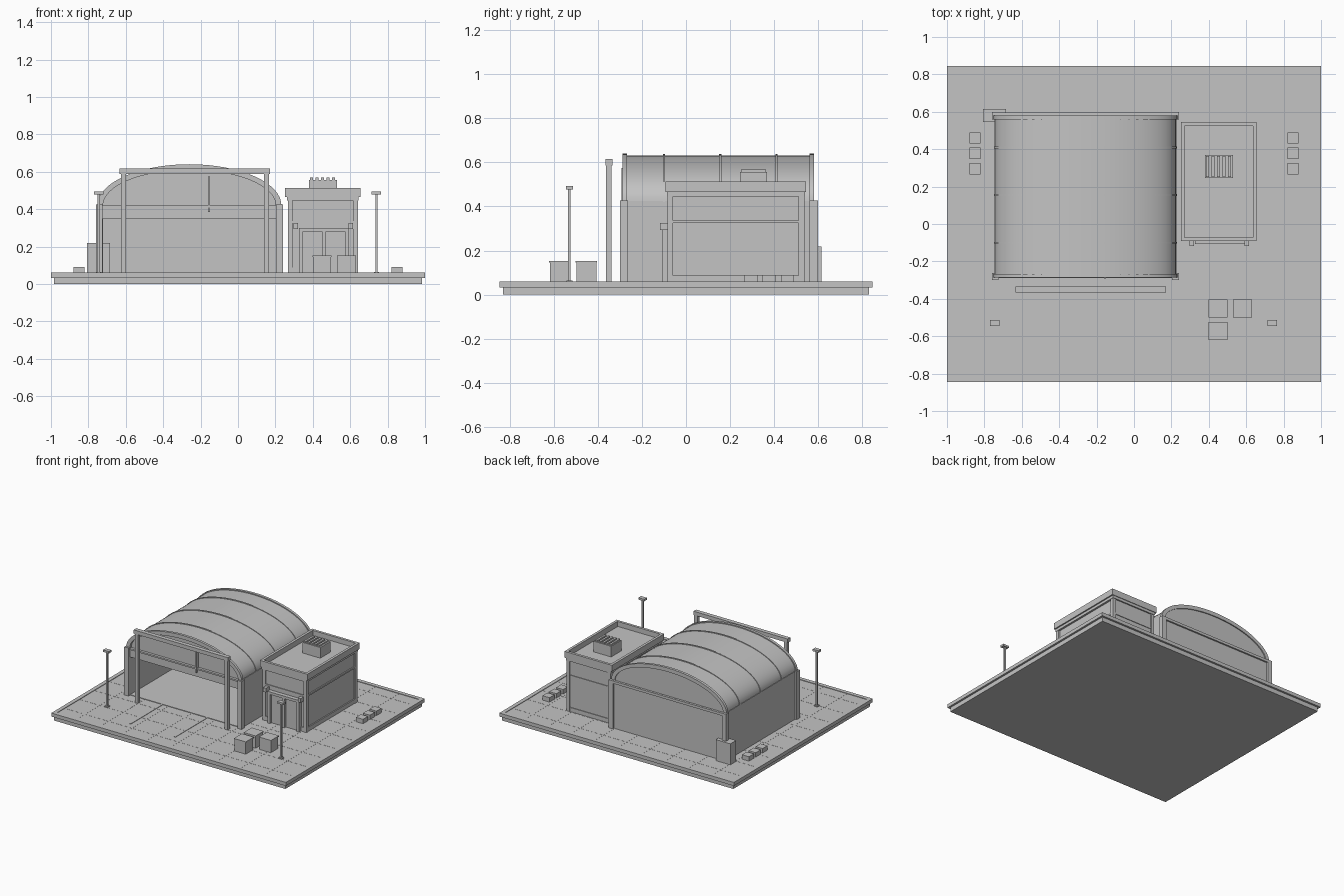
import bpy, bmesh, math

old = bpy.data.objects.get("Cube")
if old:
    bpy.data.objects.remove(old, do_unlink=True)

grey = bpy.data.materials.new("plain grey")
grey.use_nodes = True
colour = (0.55, 0.55, 0.55, 1)
grey.diffuse_color = colour
grey.node_tree.nodes["Principled BSDF"].inputs["Base Color"].default_value = colour

G = 0.056           # pavement level
CX = -0.26          # hangar centre line
EAVE = 0.42         # hangar eave height
SEGS = 32


def finish(name, bm):
    bmesh.ops.recalc_face_normals(bm, faces=bm.faces)
    mesh = bpy.data.meshes.new(name)
    bm.to_mesh(mesh)
    bm.free()
    mesh.materials.append(grey)
    ob = bpy.data.objects.new(name, mesh)
    bpy.context.scene.collection.objects.link(ob)
    return ob


def add_box(bm, x, y, z):
    """Box from (min, max) pairs."""
    verts = bmesh.ops.create_cube(bm, size=1)["verts"]
    for v in verts:
        for i, (a, b) in enumerate((x, y, z)):
            v.co[i] = (a + b) / 2 + v.co[i] * (b - a)


def boxes(name, *spans):
    bm = bmesh.new()
    for span in spans:
        add_box(bm, *span)
    return finish(name, bm)


def ring(name, x, y, z, t):
    """Rectangular frame of wall thickness t."""
    (a, b), (c, d) = x, y
    return boxes(name, (x, (c, c + t), z), (x, (d - t, d), z),
                 ((a, a + t), (c + t, d - t), z), ((b - t, b), (c + t, d - t), z))


def arch_points(half, rise):
    return [(CX - half * math.cos(math.pi * i / SEGS),
             EAVE + rise * math.sin(math.pi * i / SEGS)) for i in range(SEGS + 1)]


def extrude_outline(name, points, y):
    bm = bmesh.new()
    face = bm.faces.new([bm.verts.new((px, y[0], pz)) for px, pz in points])
    new = bmesh.ops.extrude_face_region(bm, geom=[face])["geom"]
    bmesh.ops.translate(bm, vec=(0, y[1] - y[0], 0),
                        verts=[v for v in new if isinstance(v, bmesh.types.BMVert)])
    return finish(name, bm)


def arch_shell(name, half, rise, t, y):
    outer = arch_points(half, rise)
    inner = arch_points(half - t, rise - t)
    ob = extrude_outline(name, outer + inner[::-1], y)
    bpy.context.view_layer.objects.active = ob
    ob.select_set(True)
    bpy.ops.object.shade_smooth_by_angle(angle=math.radians(35))
    ob.select_set(False)


# Base slab, kerb and pavement
boxes("base_slab", ((-0.985, 0.985), (-0.83, 0.83), (0, 0.035)))
boxes("pavement", ((-0.975, 0.975), (-0.82, 0.82), (0.03, G)))
ring("kerb", (-1, 1), (-0.845, 0.845), (0.033, 0.06), 0.03)
joints = bmesh.new()
for i in range(-4, 5):
    add_box(joints, (i * 0.2 - 0.002, i * 0.2 + 0.002), (-0.815, 0.815), (G - 0.002, G + 0.0008))
for i in range(-4, 5):
    add_box(joints, (-0.965, 0.965), (i * 0.18 - 0.002, i * 0.18 + 0.002), (G - 0.002, G + 0.0008))
finish("pavement_joints", joints)
boxes("guide_lines", *[((CX + s * 0.19 - 0.006, CX + s * 0.19 + 0.006), (-0.67, -0.28), (G, G + 0.003))
                       for s in (-1, 1)])

# Hangar walls, floor and gables
boxes("hangar_floor", ((-0.73, 0.21), (-0.28, 0.58), (G, 0.06)))
boxes("side_walls", *[((CX + s * 0.475 - 0.012, CX + s * 0.475 + 0.012), (-0.28, 0.585), (G, EAVE + 0.005))
                      for s in (-1, 1)])
boxes("back_wall", ((-0.735, 0.215), (0.57, 0.585), (G, EAVE)))
boxes("back_band", ((-0.735, 0.215), (0.58, 0.597), (EAVE - 0.015, EAVE + 0.005)))
boxes("corner_piers", *[((CX + s * 0.482 - 0.018, CX + s * 0.482 + 0.018), y, (G, EAVE + 0.006))
                        for s in (-1, 1) for y in ((-0.3, -0.262), (0.56, 0.598))])
boxes("door_header", ((-0.73, 0.21), (-0.28, -0.255), (0.35, EAVE)))
boxes("header_rail", ((-0.73, 0.21), (-0.288, -0.28), (EAVE - 0.012, EAVE)))
extrude_outline("front_gable", arch_points(0.472, 0.2), (-0.268, -0.255))
extrude_outline("back_gable", arch_points(0.472, 0.2), (0.56, 0.572))
boxes("gable_bar", ((-0.161, -0.149), (-0.292, -0.265), (0.385, 0.575)))

# Vaulted roof and its ribs
arch_shell("hangar_roof", 0.484, 0.212, 0.018, (-0.28, 0.577))
for y in (-0.1, 0.155, 0.41):
    arch_shell("roof_rib", 0.489, 0.217, 0.014, (y - 0.005, y + 0.005))
for y in (-0.277, 0.57):
    arch_shell("end_rib", 0.492, 0.22, 0.03, (y - 0.01, y + 0.01))

# Gantry frame in front of the doorway
boxes("gantry_posts", *[((x - 0.013, x + 0.013), (-0.363, -0.337), (G, 0.59)) for x in (-0.612, 0.153)])
boxes("gantry_beam", ((-0.633, 0.17), (-0.366, -0.334), (0.587, 0.616)))

# Office annex
boxes("office_body", ((0.275, 0.63), (-0.075, 0.53), (G, 0.475)))
boxes("office_corners", *[(x, y, (G, 0.45)) for x in ((0.266, 0.292), (0.616, 0.642))
                          for y in ((-0.084, -0.058), (0.51, 0.537))])
boxes("office_plinth", ((0.268, 0.639), (-0.081, 0.535), (G, 0.088)))
boxes("office_band", ((0.268, 0.639), (-0.081, 0.535), (0.325, 0.337)))
boxes("office_cornice", ((0.262, 0.645), (-0.086, 0.54), (0.445, 0.472)))
ring("office_parapet", (0.25, 0.655), (-0.092, 0.545), (0.465, 0.513), 0.02)

# Rooftop unit with slats
boxes("roof_unit", ((0.38, 0.53), (0.245, 0.368), (0.47, 0.557)))
boxes("roof_unit_slats", *[((0.386 + i * 0.029, 0.402 + i * 0.029), (0.25, 0.363), (0.555, 0.568))
                           for i in range(5)])

# Office entrance
boxes("door_frame", *[((x - 0.011, x + 0.011), (-0.106, -0.07), (G, 0.285)) for x in (0.336, 0.459, 0.582)],
      ((0.325, 0.593), (-0.106, -0.07), (0.28, 0.3)))
boxes("door_leaves", ((0.346, 0.45), (-0.088, -0.07), (G, 0.28)), ((0.468, 0.572), (-0.088, -0.07), (G, 0.28)))
boxes("wall_lights", *[((x - 0.012, x + 0.012), (-0.118, -0.07), (0.293, 0.325)) for x in (0.308, 0.604)])

# Lamp posts
for x in (-0.745, 0.74):
    boxes("lamp_post", ((x - 0.006, x + 0.006), (-0.535, -0.523), (G, 0.48)),
          ((x - 0.014, x + 0.014), (-0.543, -0.515), (G, G + 0.008)))
    boxes("lamp_head", ((x - 0.025, x + 0.025), (-0.545, -0.513), (0.478, 0.493)))

# Crates with lids
for x, y in ((0.45, -0.452), (0.58, -0.452), (0.45, -0.572)):
    boxes("crate", ((x - 0.048, x + 0.048), (y - 0.045, y + 0.045), (G, 0.147)),
          ((x - 0.051, x + 0.051), (y - 0.049, y + 0.049), (0.145, 0.153)))

# Low blocks along both sides
for s in (-1, 1):
    for y in (0.295, 0.378, 0.46):
        boxes("side_block", ((s * 0.85 - 0.03, s * 0.85 + 0.03), (y - 0.03, y + 0.03), (G, 0.09)))

# Utility cabinet behind the hangar
boxes("utility_cabinet", ((-0.808, -0.685), (0.545, 0.615), (G, 0.218)))
